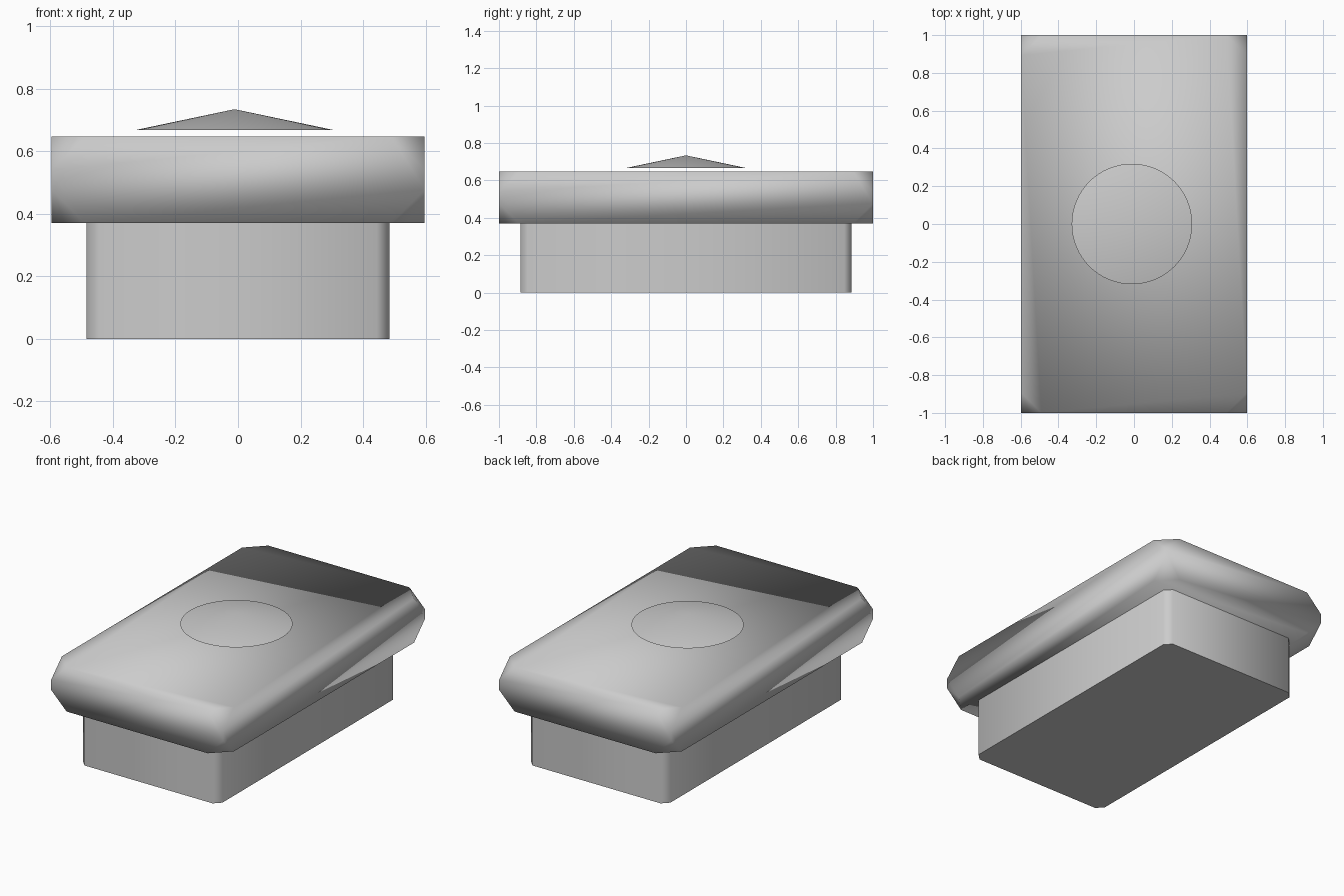
import bpy, bmesh
from math import radians
from mathutils import Matrix, Vector

if "Cube" in bpy.data.objects:
    bpy.data.objects.remove(bpy.data.objects["Cube"])


def finish(name, bm):
    """Turn a bmesh into a named object, smooth except at sharp edges."""
    bmesh.ops.recalc_face_normals(bm, faces=bm.faces)
    mesh = bpy.data.meshes.new(name)
    bm.to_mesh(mesh)
    bm.free()
    obj = bpy.data.objects.new(name, mesh)
    bpy.context.collection.objects.link(obj)
    bpy.ops.object.select_all(action='DESELECT')
    obj.select_set(True)
    bpy.context.view_layer.objects.active = obj
    bpy.ops.object.shade_smooth_by_angle(angle=radians(60))
    return obj


def box(hx, hy, z0, z1):
    bm = bmesh.new()
    mat = Matrix.Translation((0, 0, (z0 + z1) / 2)) @ Matrix.Diagonal((2 * hx, 2 * hy, z1 - z0, 1))
    bmesh.ops.create_cube(bm, size=1, matrix=mat)
    return bm


# Base block: vertical edges lightly chamfered
bm = box(0.484, 0.886, 0.0, 0.37)
uprights = [e for e in bm.edges if abs(e.verts[0].co.z - e.verts[1].co.z) > 0.1]
bmesh.ops.bevel(bm, geom=uprights, offset=0.04, segments=1, affect='EDGES')
finish("base_block", bm)

# Top slab: all eight corners cut off
bm = box(0.597, 1.0, 0.37, 0.647)
bmesh.ops.bevel(bm, geom=bm.verts[:], offset=0.107, segments=1, affect='VERTICES')
finish("top_slab", bm)

# Shallow conical button hovering just above the slab
bm = bmesh.new()
bmesh.ops.create_cone(bm, cap_ends=True, segments=64, radius1=0.319, radius2=0,
                      depth=0.067, matrix=Matrix.Translation((-0.011, 0, 0.7005)))
bmesh.ops.remove_doubles(bm, verts=bm.verts, dist=1e-4)
finish("button", bm)
